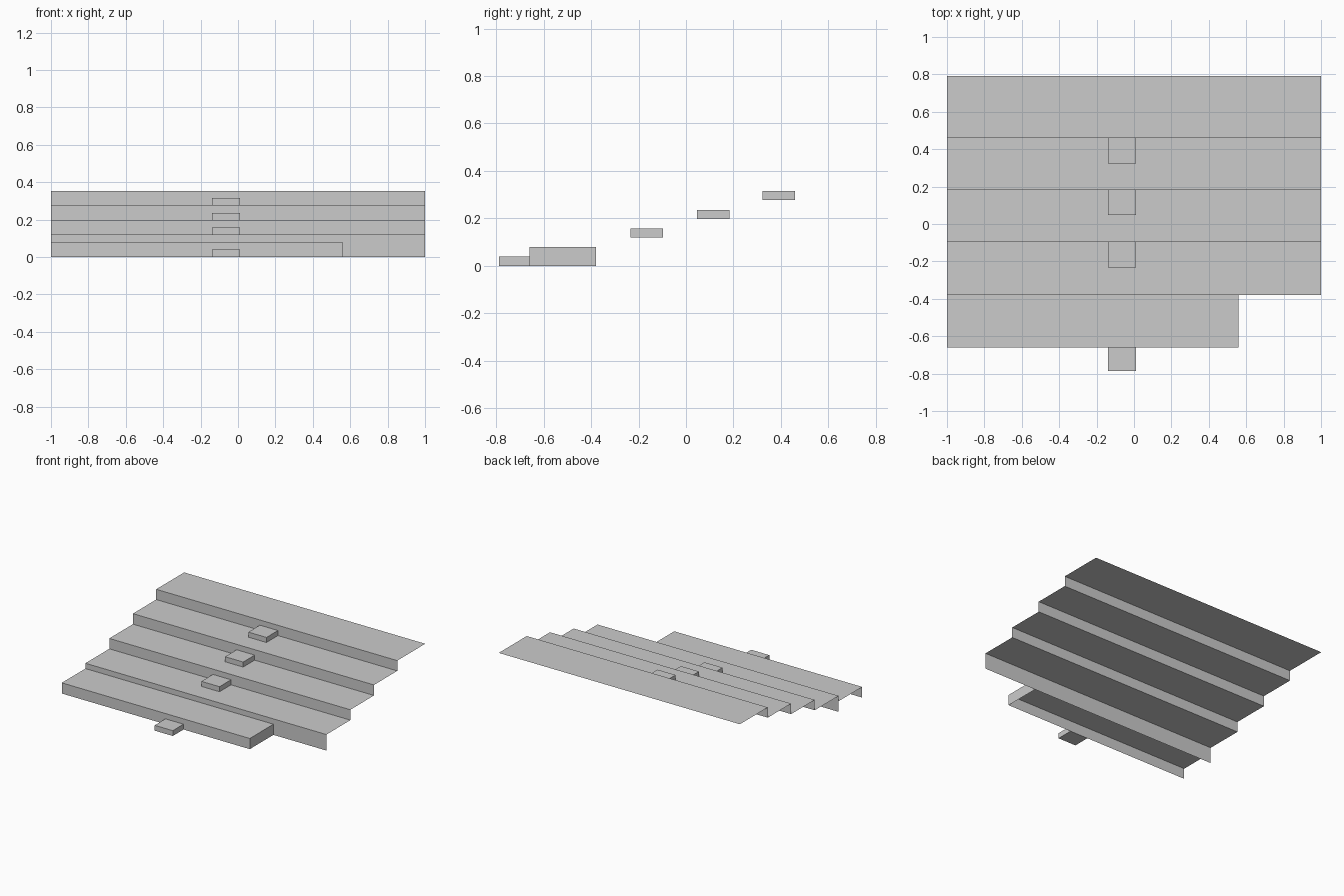
import bpy

if "Cube" in bpy.data.objects:
    bpy.data.objects.remove(bpy.data.objects["Cube"])

def mesh_object(name, verts, faces):
    me = bpy.data.meshes.new(name)
    me.from_pydata(verts, [], faces)
    me.update()
    ob = bpy.data.objects.new(name, me)
    bpy.context.collection.objects.link(ob)
    return ob

def sheet(name, profile, x0, x1, end_wall=False):
    """Sweep an open (y, z) profile along x into a thin sheet."""
    n = len(profile)
    verts = [(x, y, z) for x in (x0, x1) for y, z in profile]
    faces = [(i, n + i, n + i + 1, i + 1) for i in range(n - 1)]
    if end_wall:
        y, z = profile[-1][0], profile[0][1]
        verts.append((x1, y, z))
        faces.append((n, 2 * n, 2 * n - 1, *range(2 * n - 2, n, -1)))
    return mesh_object(name, verts, faces)

def block(name, x0, x1, y0, y1, z0, z1):
    bpy.ops.mesh.primitive_cube_add(size=1, location=((x0 + x1) / 2, (y0 + y1) / 2, (z0 + z1) / 2))
    ob = bpy.context.object
    ob.name = name
    ob.scale = (x1 - x0, y1 - y0, z1 - z0)
    return ob

# Full-width steps: riser front y positions and tread heights
ys = [-0.38, -0.097, 0.183, 0.459, 0.79]
zs = [0.0, 0.12, 0.198, 0.277, 0.354]
profile = [(ys[0], zs[0])]
for i in range(4):
    profile += [(ys[i], zs[i + 1]), (ys[i + 1], zs[i + 1])]
sheet("stair_steps", profile, -1.0, 1.0)

# Shorter bottom step, closed only at its right end
sheet("bottom_step", [(-0.66, 0), (-0.66, 0.08), (-0.38, 0.08)], -1.0, 0.56, end_wall=True)

# Small half-step blocks in front of the risers
block("half_step_0", -0.14, 0.01, -0.787, -0.66, 0, 0.04)
for i in (1, 2, 3):
    block(f"half_step_{i}", -0.14, 0.01, ys[i] - 0.136, ys[i], zs[i], zs[i] + 0.038)
